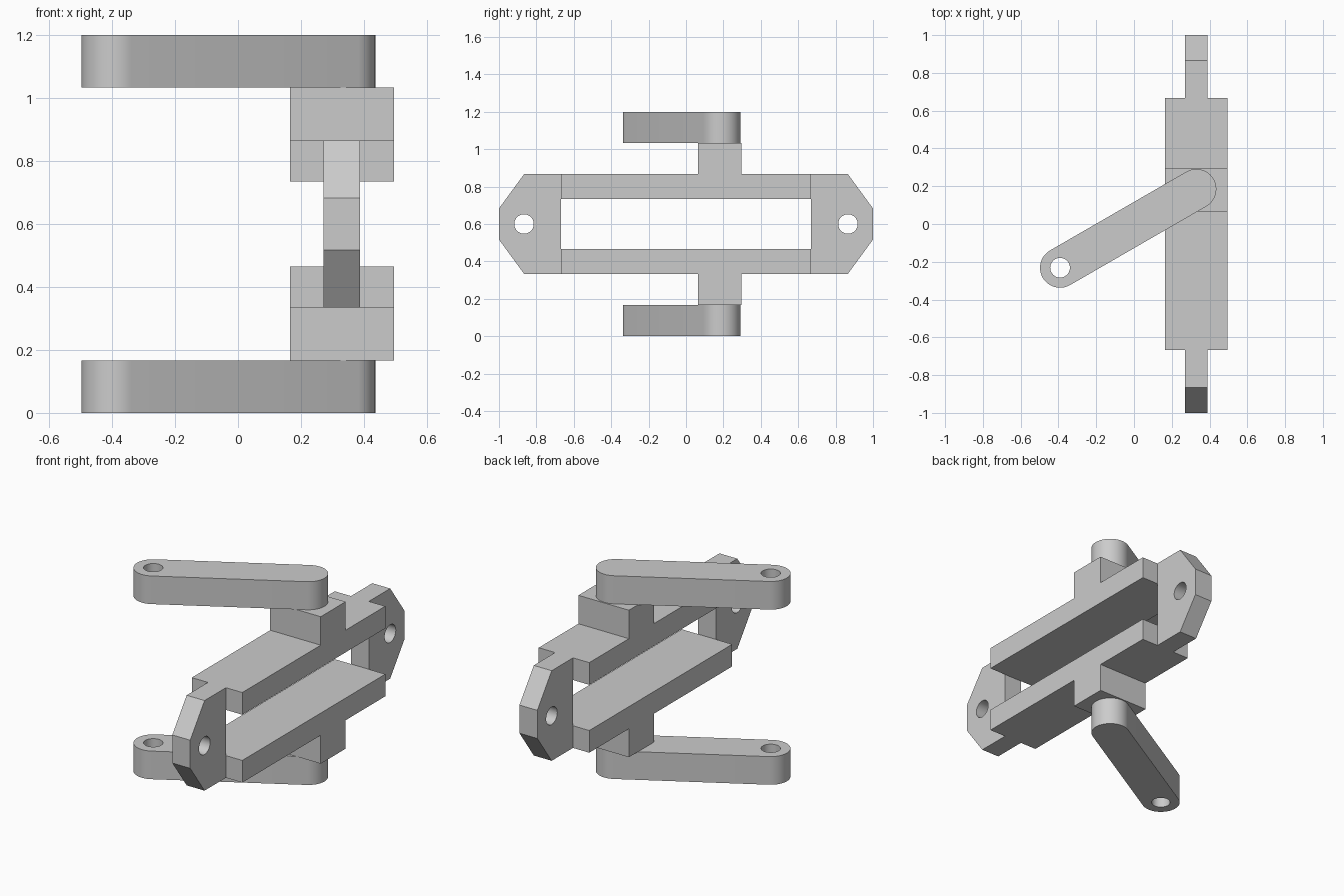
import bpy, bmesh
from math import pi, cos, sin, radians
from mathutils import Vector, Matrix

default = bpy.data.objects.get("Cube")
if default:
    bpy.data.objects.remove(default, do_unlink=True)

grey = bpy.data.materials.new("light grey metal")
grey.use_nodes = True
grey.diffuse_color = (0.6, 0.6, 0.6, 1)
grey.node_tree.nodes["Principled BSDF"].inputs["Base Color"].default_value = (0.6, 0.6, 0.6, 1)

MID = 0.6               # height of the horizontal mirror plane
PIN_X, PIN_Y = 0.33, 0.185
HOLE = 0.052


def prism(name, points, depth):
    """Closed solid made by extruding a 3D outline along a vector."""
    bm = bmesh.new()
    face = bm.faces.new([bm.verts.new(p) for p in points])
    new = bmesh.ops.extrude_face_region(bm, geom=[face], use_keep_orig=True)["geom"]
    bmesh.ops.translate(bm, vec=depth, verts=[v for v in new if isinstance(v, bmesh.types.BMVert)])
    bmesh.ops.recalc_face_normals(bm, faces=bm.faces)
    mesh = bpy.data.meshes.new(name)
    bm.to_mesh(mesh)
    bm.free()
    mesh.materials.append(grey)
    obj = bpy.data.objects.new(name, mesh)
    bpy.context.collection.objects.link(obj)
    return obj


def drill(obj, centre, axis):
    """Cut a round hole through the object."""
    bpy.ops.mesh.primitive_cylinder_add(vertices=48, radius=HOLE, depth=0.6, location=centre)
    cutter = bpy.context.object
    cutter.hide_render = True
    cutter.rotation_euler = Vector(axis).to_track_quat('Z', 'Y').to_euler()
    cutter.data.materials.append(grey)
    mod = obj.modifiers.new("hole", 'BOOLEAN')
    mod.operation = 'DIFFERENCE'
    mod.solver = 'EXACT'
    mod.object = cutter
    bpy.ops.object.select_all(action='DESELECT')
    obj.select_set(True)
    bpy.context.view_layer.objects.active = obj
    bpy.ops.object.modifier_apply(modifier=mod.name)
    bpy.data.objects.remove(cutter, do_unlink=True)
    bpy.ops.object.shade_smooth_by_angle(angle=radians(30))


# Side rails, each with its pivot block, as one T-shaped profile
rail = [(-0.667, 0.135), (0.667, 0.135), (0.667, 0.266), (0.297, 0.266),
        (0.297, 0.434), (0.065, 0.434), (0.065, 0.266), (-0.667, 0.266)]
for side, s in (("upper", 1), ("lower", -1)):
    prism(side + "_rail", [(0.165, y, MID + s * z) for y, z in rail], (0.33, 0, 0))

# Chamfered end plates with bolt holes
plate = [(0.667, -0.266), (0.866, -0.266), (1, -0.083),
         (1, 0.083), (0.866, 0.266), (0.667, 0.266)]
for end, s in (("back", 1), ("front", -1)):
    obj = prism(end + "_end_plate", [(0.271, s * y, MID + z) for y, z in plate], (0.117, 0, 0))
    drill(obj, (PIN_X, s * 0.866, MID), (1, 0, 0))

# Round-ended arms, swung out from the pivot blocks
RADIUS, LENGTH, SWING = 0.106, 0.833, radians(210)
N = 24
turn = Matrix.Translation((PIN_X, PIN_Y, 0)) @ Matrix.Rotation(SWING, 4, 'Z')
outline = []
for centre, start in ((LENGTH, -pi / 2), (0, pi / 2)):
    for i in range(N + 1):
        a = start + pi * i / N
        outline.append(Vector((centre + RADIUS * cos(a), RADIUS * sin(a), 0)))
for side, base in (("lower", 0), ("upper", 1.034)):
    lift = Matrix.Translation((0, 0, base))
    arm = prism(side + "_arm", [lift @ turn @ p for p in outline], (0, 0, 0.166))
    drill(arm, lift @ turn @ Vector((LENGTH, 0, 0.083)), (0, 0, 1))
